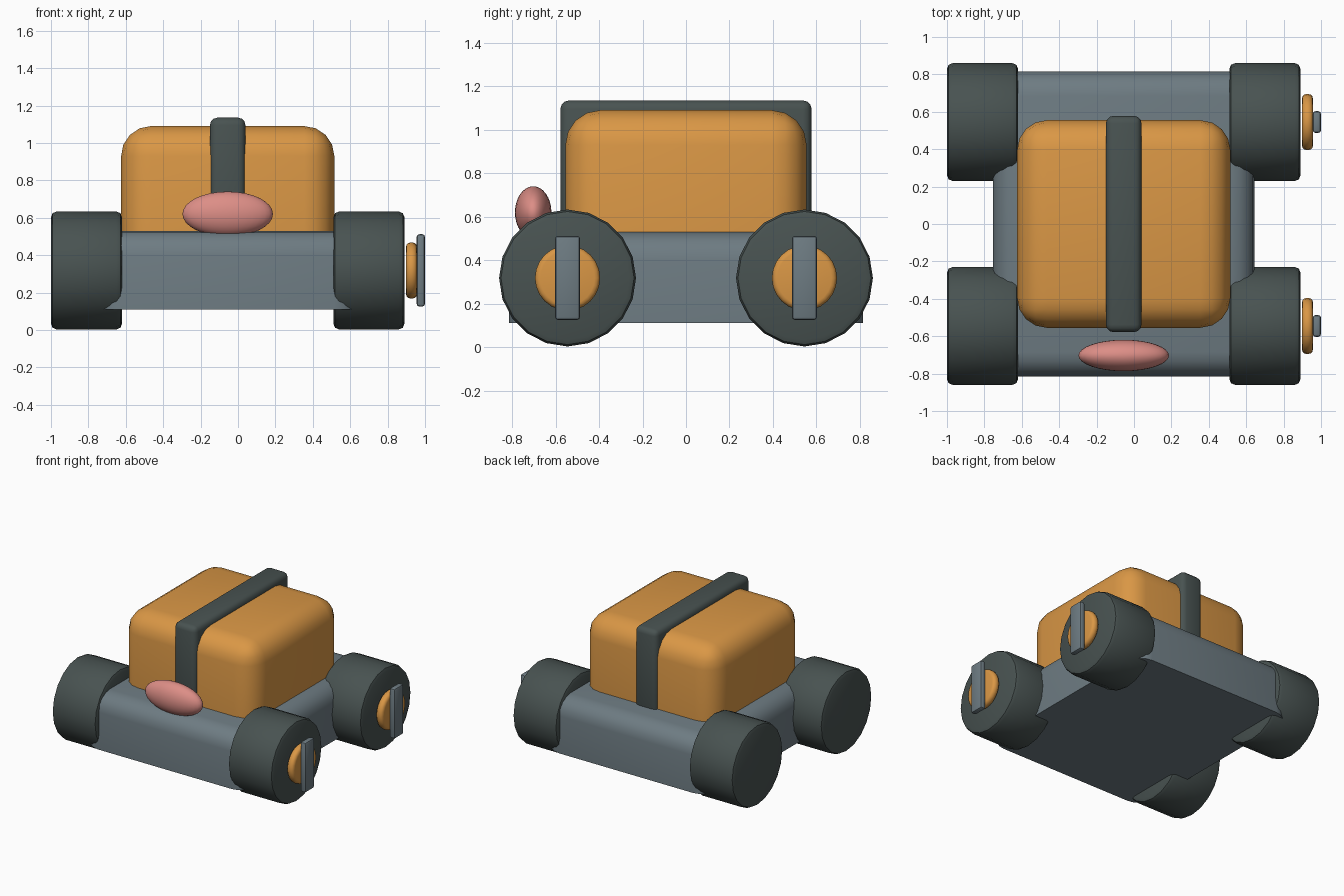
import bpy, bmesh, math
from mathutils import Matrix, Vector

cube = bpy.data.objects.get("Cube")
if cube:
    bpy.data.objects.remove(cube, do_unlink=True)


def material(name, rgb):
    m = bpy.data.materials.new(name)
    m.use_nodes = True
    m.diffuse_color = (*rgb, 1)
    m.node_tree.nodes["Principled BSDF"].inputs["Base Color"].default_value = (*rgb, 1)
    return m


ORANGE = material("orange", (0.70, 0.31, 0.06))
RUBBER = material("dark_rubber", (0.065, 0.085, 0.082))
STEEL = material("blue_grey_steel", (0.155, 0.20, 0.225))
PINK = material("pink", (0.72, 0.27, 0.24))


def finish(bm, name, mat):
    bmesh.ops.recalc_face_normals(bm, faces=bm.faces)
    mesh = bpy.data.meshes.new(name)
    bm.to_mesh(mesh)
    bm.free()
    mesh.materials.append(mat)
    ob = bpy.data.objects.new(name, mesh)
    bpy.context.collection.objects.link(ob)
    bpy.ops.object.select_all(action="DESELECT")
    ob.select_set(True)
    bpy.context.view_layer.objects.active = ob
    bpy.ops.object.shade_smooth_by_angle(angle=math.radians(40))
    return ob


def box(name, mat, lo, hi, bevel, segments=3, flat_base=False):
    """Rounded box between two corners, optionally with a sharp flat base."""
    lo, hi = Vector(lo), Vector(hi)
    bm = bmesh.new()
    bmesh.ops.create_cube(bm, size=1, matrix=Matrix.Translation((lo + hi) / 2)
                          @ Matrix.Diagonal((*(hi - lo), 1)))
    mid = (lo.z + hi.z) / 2
    edges = [e for e in bm.edges
             if not flat_base or any(v.co.z > mid for v in e.verts)]
    bmesh.ops.bevel(bm, geom=edges, offset=bevel, segments=segments,
                    profile=0.5, affect="EDGES", clamp_overlap=True)
    return finish(bm, name, mat)


def disc(name, mat, x0, x1, y, z, radius, sides, bevel, segments=2):
    """Cylinder along x with rounded rims."""
    bm = bmesh.new()
    place = Matrix.Translation(((x0 + x1) / 2, y, z)) @ Matrix.Rotation(math.pi / 2, 4, "Y")
    bmesh.ops.create_cone(bm, cap_ends=True, segments=sides, radius1=radius,
                          radius2=radius, depth=x1 - x0, matrix=place)
    rims = [e for e in bm.edges if any(len(f.verts) > 4 for f in e.link_faces)]
    bmesh.ops.bevel(bm, geom=rims, offset=bevel, segments=segments,
                    profile=0.5, affect="EDGES")
    return finish(bm, name, mat)


MID = -0.055     # x of the vehicle's centre line
AXLE_Y, AXLE_Z = 0.545, 0.318

# Chassis, luggage case and the strap around it
box("chassis", STEEL, (MID - 0.7, -0.815, 0.11), (MID + 0.7, 0.815, 0.53), 0.13, 4, True)
box("case", ORANGE, (MID - 0.57, -0.555, 0.48), (MID + 0.57, 0.555, 1.09), 0.16, 4, True)
box("strap", RUBBER, (MID - 0.095, -0.578, 0.45), (MID + 0.095, 0.578, 1.135), 0.04)

# Nose
bm = bmesh.new()
bmesh.ops.create_uvsphere(bm, u_segments=32, v_segments=16, radius=1,
                          matrix=Matrix.Translation((MID, -0.703, 0.62))
                          @ Matrix.Diagonal((0.242, 0.084, 0.12, 1)))
finish(bm, "nose", PINK)

# Four wheels, with a hub and a wind-up key on the +x side only
for end, y in (("front", -AXLE_Y), ("rear", AXLE_Y)):
    for side, s in (("right", -1), ("left", 1)):
        cx = MID + s * 0.755
        disc(f"{end}_{side}_wheel", RUBBER, cx - 0.19, cx + 0.19, y, AXLE_Z, 0.315, 20, 0.03)
    disc(f"{end}_hub", ORANGE, 0.898, 0.957, y, AXLE_Z, 0.15, 24, 0.025, 3)
    box(f"{end}_key", STEEL, (0.955, y - 0.058, 0.125), (1.0, y + 0.058, 0.512), 0.015, 2)
